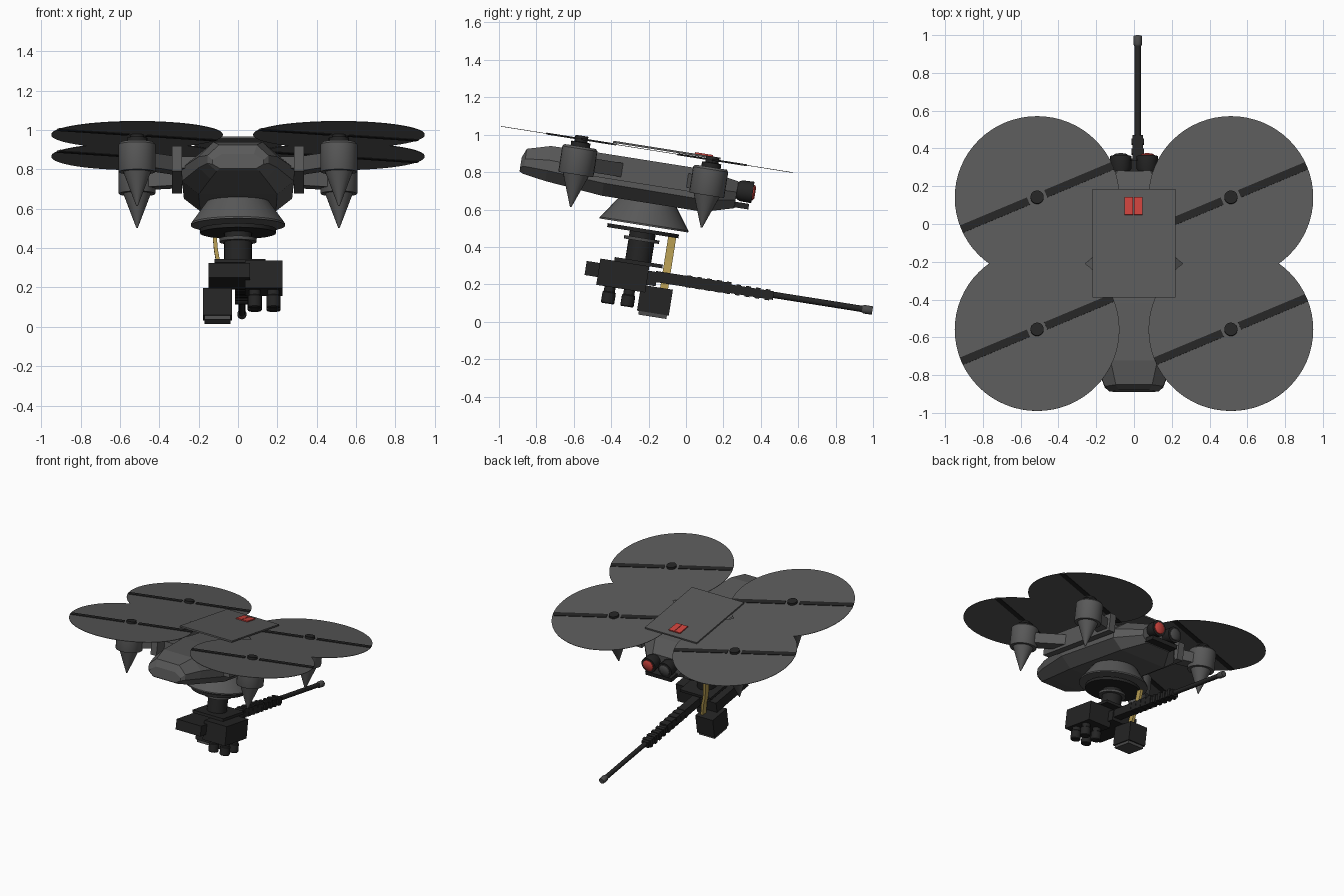
import bpy, bmesh, math
from mathutils import Matrix, Vector

if "Cube" in bpy.data.objects:
    bpy.data.objects.remove(bpy.data.objects["Cube"])

TILT = Matrix.Rotation(math.radians(-9), 4, 'X')  # whole craft pitches nose down


def material(name, rgb):
    m = bpy.data.materials.new(name)
    m.diffuse_color = (*rgb, 1)
    m.use_nodes = True
    m.node_tree.nodes["Principled BSDF"].inputs["Base Color"].default_value = m.diffuse_color
    return m


GREY = material("body grey", (0.1, 0.1, 0.1))
DARK = material("dark metal", (0.018, 0.018, 0.018))
STEEL = material("steel grey", (0.07, 0.07, 0.07))
RED = material("signal red", (0.6, 0.055, 0.045))
GOLD = material("brass", (0.45, 0.32, 0.08))


def finish(name, bm, mat, smooth=False):
    bmesh.ops.recalc_face_normals(bm, faces=bm.faces)
    me = bpy.data.meshes.new(name)
    bm.to_mesh(me)
    bm.free()
    me.transform(TILT)
    me.materials.append(mat)
    ob = bpy.data.objects.new(name, me)
    bpy.context.collection.objects.link(ob)
    if smooth:
        bpy.context.view_layer.objects.active = ob
        ob.select_set(True)
        bpy.ops.object.shade_smooth_by_angle(angle=math.radians(35))
        ob.select_set(False)
    return ob


def box(name, x, y, z, mat, turn=0.0):
    """Box from (min, max) ranges, optionally turned about its vertical axis."""
    bm = bmesh.new()
    bmesh.ops.create_cube(bm, size=1)
    mid = Vector([(a + b) / 2 for a, b in (x, y, z)])
    size = [b - a for a, b in (x, y, z)]
    bm.transform(Matrix.Translation(mid) @ Matrix.Rotation(turn, 4, 'Z') @ Matrix.Diagonal((*size, 1)))
    return finish(name, bm, mat)


def lathe(name, origin, profile, mat, axis='Z', sides=24):
    """Closed turned solid; profile lists (radius, height along the axis)."""
    bm = bmesh.new()
    rings = []
    for r, h in profile:
        rings.append([bm.verts.new((r * math.cos(2 * math.pi * i / sides),
                                    r * math.sin(2 * math.pi * i / sides), h)) for i in range(sides)])
    for a, b in zip(rings, rings[1:]):
        for i in range(sides):
            j = (i + 1) % sides
            bm.faces.new((a[i], a[j], b[j], b[i]))
    bm.faces.new(rings[0])
    bm.faces.new(rings[-1])
    turn = Matrix.Rotation(math.radians(-90), 4, 'X') if axis == 'Y' else Matrix()
    bm.transform(Matrix.Translation(origin) @ turn)
    return finish(name, bm, mat, smooth=True)


# Faceted fuselage: eight-sided sections (y, half width, bottom, top)
sections = [(-1.005, 0.13, 0.655, 0.73), (-0.985, 0.155, 0.645, 0.78), (-0.86, 0.2, 0.625, 0.815),
            (-0.55, 0.285, 0.595, 0.82), (0.0, 0.275, 0.595, 0.81), (0.16, 0.14, 0.64, 0.785)]
bm = bmesh.new()
rings = []
for y, w, lo, hi in sections:
    h = hi - lo
    half = [(0.7 * w, lo), (w, lo + 0.3 * h), (w, lo + 0.6 * h), (0.62 * w, hi)]
    pts = half + [(-x, z) for x, z in reversed(half)]
    rings.append([bm.verts.new((x, y, z)) for x, z in pts])
for a, b in zip(rings, rings[1:]):
    for i in range(8):
        j = (i + 1) % 8
        bm.faces.new((a[i], a[j], b[j], b[i]))
bm.faces.new(rings[0])
bm.faces.new(rings[-1])
finish("fuselage", bm, GREY)
box("nose_block", (-0.11, 0.11), (0.12, 0.235), (0.645, 0.675), DARK)

# Top panel with paired red markers
box("top_panel", (-0.22, 0.22), (-0.535, 0.045), (0.884, 0.895), GREY)
box("red_marker_left", (-0.05, -0.004), (-0.093, 0.003), (0.895, 0.903), RED)
box("red_marker_right", (0.0, 0.046), (-0.093, 0.003), (0.895, 0.903), RED)

# Front sensors, red lens on one side
for side, lens in ((-1, STEEL), (1, RED)):
    o = (side * 0.07, 0, 0.738)
    lathe("sensor_body", o, [(0.03, 0.1), (0.038, 0.15), (0.056, 0.18), (0.058, 0.245)], DARK, 'Y', 16)
    lathe("sensor_lens", o, [(0.043, 0.24), (0.042, 0.25), (0.03, 0.258)], lens, 'Y', 16)

# Rotors, motor pods, arms and side rails
BLADE_ANGLE = math.radians(23)
for side in (-1, 1):
    a, b = sorted((side * 0.285, side * 0.335))
    box("side_rail", (a, b), (-0.70, 0.02), (0.69, 0.82), GREY)
    for tag, y, inner in (("rear", -0.705, -0.50), ("front", 0.003, -0.07)):
        x = side * 0.513
        lathe(tag + "_motor_pod", (x, y, 0),
              [(0.004, 0.51), (0.07, 0.685), (0.092, 0.685), (0.095, 0.69), (0.095, 0.825), (0.085, 0.837)],
              GREY)
        lathe(tag + "_motor_cap", (x, y, 0), [(0.052, 0.835), (0.052, 0.86), (0.035, 0.862), (0.035, 0.895)],
              DARK, sides=20)
        lathe(tag + "_rotor_disc", (x, y, 0), [(0.436, 0.8755), (0.436, 0.8785)], GREY, sides=64)
        for s in (-1, 1):
            cx = x + s * 0.242 * math.cos(BLADE_ANGLE)
            cy = y + s * 0.242 * math.sin(BLADE_ANGLE)
            box(tag + "_blade", (cx - 0.192, cx + 0.192), (cy - 0.021, cy + 0.021),
                (0.872, 0.882), DARK, BLADE_ANGLE)
        # arm running from the pod diagonally in to the rail
        dx, dy = x - side * 0.3, y - inner
        length = math.hypot(dx, dy)
        mx, my = (x + side * 0.3) / 2, (y + inner) / 2
        box(tag + "_arm", (mx - length / 2, mx + length / 2), (my - 0.05, my + 0.05),
            (0.71, 0.785), GREY, math.atan2(dy, dx))
    a, b = sorted((side * 0.2, side * 0.3))
    for y in (-0.55, -0.1):
        box("rail_mount", (a, b), (y - 0.06, y + 0.06), (0.72, 0.78), GREY)

# Turret collar, ring and neck
T = (0, -0.303, 0)
lathe("turret_collar", T, [(0.24, 0.473), (0.24, 0.482), (0.155, 0.6)], GREY, sides=32)
lathe("turret_ring", T, [(0.193, 0.434), (0.193, 0.455)], DARK, sides=32)
lathe("turret_neck", T, [(0.07, 0.28), (0.07, 0.435)], DARK)
lathe("neck_flange", T, [(0.095, 0.388), (0.095, 0.406)], STEEL)
box("mount_plate", (-0.12, 0.14), (-0.43, -0.17), (0.262, 0.282), DARK)

# Receiver, sight housing and downward lenses
box("receiver", (-0.15, 0.06), (-0.575, -0.19), (0.162, 0.238), DARK)
box("sight_housing", (0.035, 0.225), (-0.505, -0.24), (0.12, 0.262), DARK)
for x in (0.085, 0.18):
    for y in (-0.43, -0.325):
        lathe("sight_lens", (x, y, 0), [(0.032, 0.03), (0.036, 0.035), (0.036, 0.09), (0.03, 0.095), (0.03, 0.13)],
              DARK, sides=16)

# Long barrel with ribbed shroud and muzzle
box("barrel_housing", (-0.012, 0.052), (-0.2, 0.19), (0.184, 0.243), DARK)
box("barrel_shroud", (-0.008, 0.048), (0.19, 0.44), (0.188, 0.234), DARK)
for i in range(9):
    y = -0.03 + i * 0.053
    box("shroud_rib", (-0.014, 0.054), (y, y + 0.026), (0.182, 0.247 if i < 5 else 0.24), DARK)
lathe("barrel", (0.02, 0, 0.215), [(0.017, 0.4), (0.017, 0.94)], DARK, 'Y', 16)
lathe("muzzle", (0.02, 0, 0.215), [(0.018, 0.92), (0.023, 0.928), (0.023, 0.97), (0.02, 0.975)], STEEL, 'Y', 16)

# Ammunition box and curved feed belt
box("ammo_box", (-0.178, -0.03), (-0.268, -0.096), (0.018, 0.158), DARK)
box("ammo_box_base", (-0.17, -0.038), (-0.258, -0.106), (-0.002, 0.018), STEEL)
belt = [(-0.118, 0.435), (-0.112, 0.37), (-0.1, 0.305), (-0.08, 0.24), (-0.066, 0.15)]
bm = bmesh.new()
rows = [[bm.verts.new((x + dx, y, z)) for dx, y in
         ((-0.01, -0.165), (0.01, -0.165), (0.01, -0.122), (-0.01, -0.122))] for x, z in belt]
for a, b in zip(rows, rows[1:]):
    for i in range(4):
        j = (i + 1) % 4
        bm.faces.new((a[i], a[j], b[j], b[i]))
bm.faces.new(rows[0])
bm.faces.new(rows[-1])
finish("feed_belt", bm, GOLD)
